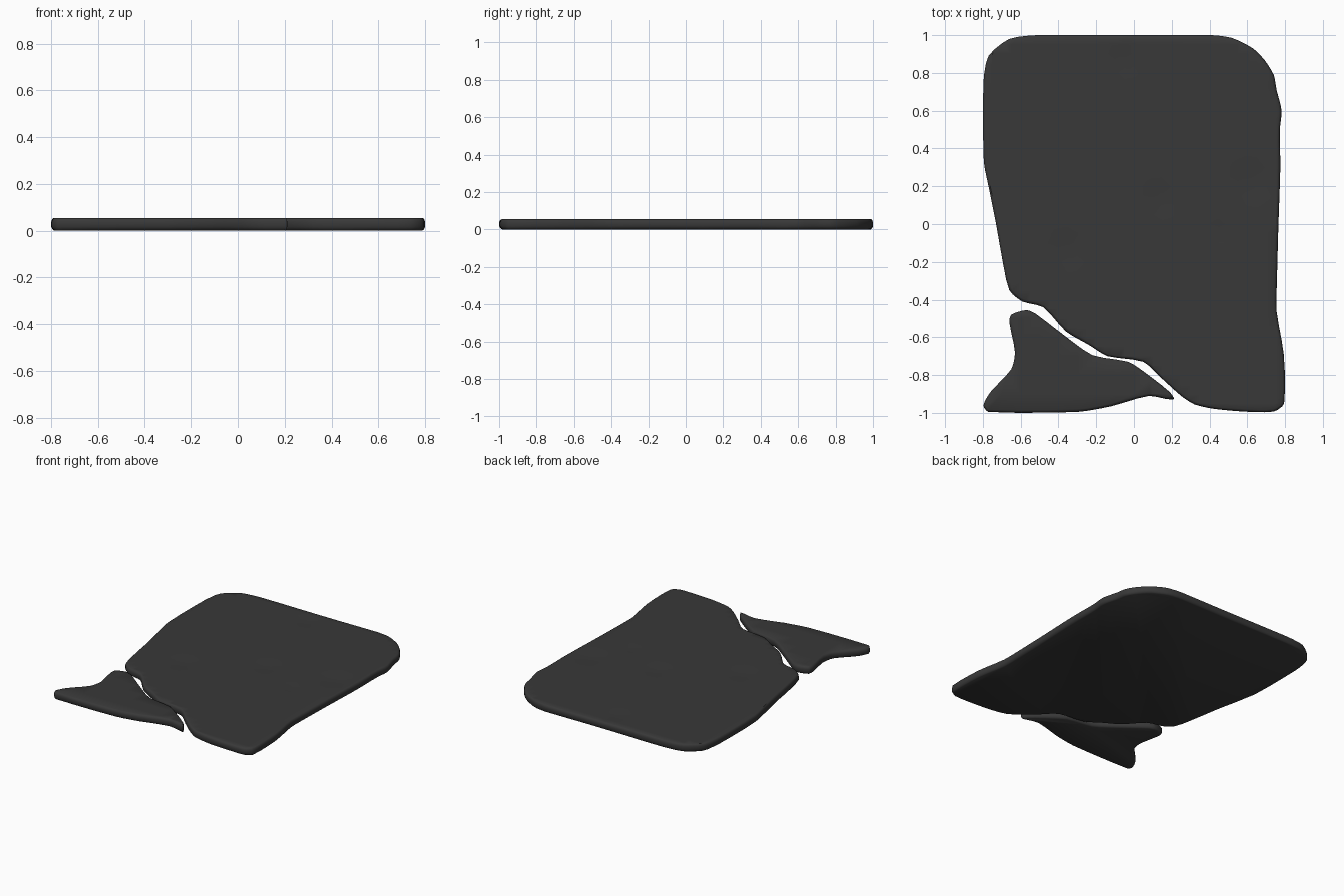
import bpy, bmesh, math, random
from mathutils import Vector

if "Cube" in bpy.data.objects:
    bpy.data.objects.remove(bpy.data.objects["Cube"])

random.seed(4)
THICK = 0.055

# Stone colour
stone = bpy.data.materials.new("dark_stone")
stone.diffuse_color = (0.04, 0.04, 0.04, 1)
stone.use_nodes = True
stone.node_tree.nodes["Principled BSDF"].inputs["Base Color"].default_value = stone.diffuse_color

# Plan outlines, clockwise from above
main_outline = [(-.66, .98), (-.51, 1), (-.05, 1), (.41, 1), (.52, .985), (.63, .93), (.69, .87),
                (.74, .79), (.755, .71), (.782, .6), (.772, .5), (.775, .3), (.765, 0),
                (.757, -.3), (.755, -.46), (.793, -.69), (.795, -.95), (.74, -.993),
                (.58, -.993), (.42, -.978), (.32, -.955), (.25, -.91), (.15, -.82),
                (.05, -.73), (-.14, -.70), (-.24, -.64), (-.36, -.57), (-.48, -.44),
                (-.59, -.41), (-.66, -.35), (-.70, -.17), (-.73, 0), (-.77, .2),
                (-.795, .33), (-.797, .75), (-.77, .89)]
chip_outline = [(-.65, -.48), (-.57, -.455), (-.52, -.475), (-.37, -.59), (-.22, -.695),
                (-.03, -.73), (.05, -.78), (.19, -.89), (.21, -.93), (.08, -.91),
                (-.12, -.965), (-.3, -.995), (-.77, -.995), (-.797, -.96), (-.76, -.89),
                (-.65, -.77), (-.63, -.68), (-.66, -.52)]

# Shallow worn dents: x, y, radius, depth
dents = [(-.05, .86, .11, .005), (.14, .13, .13, .005), (.62, .22, .15, .006),
         (.46, -.04, .07, .005), (-.35, -.14, .14, .005)]


def smooth_outline(pts, steps=3):
    """Softened closed curve through the points."""
    out, n = [], len(pts)
    for i in range(n):
        a, b, c, d = (Vector(pts[(i + k) % n]) for k in (-1, 0, 1, 2))
        # Tangents limited to the segment length avoid overshoot
        seg = (c - b).length
        t0 = (c - a).normalized() * seg * 0.7
        t1 = (d - b).normalized() * seg * 0.7
        for s in range(steps):
            t = s / steps
            p = (b * (2*t**3 - 3*t**2 + 1) + t0 * (t**3 - 2*t**2 + t)
                 + c * (3*t**2 - 2*t**3) + t1 * (t**3 - t**2))
            out.append(Vector((max(-.8, min(.8, p.x)), max(-1, min(1, p.y)))))
    return out


def slab(name, outline, grid):
    pts = smooth_outline(outline)
    n = len(pts)
    bm = bmesh.new()
    # Rounded, slightly uneven rim built from stacked rings
    wear = [0.6 + 0.6 * random.random() for _ in range(n)]
    wear = [(wear[i - 1] + wear[i] + wear[(i + 1) % n]) / 3 for i in range(n)]
    rings = []
    for z, inset in ((0, .016), (.005, .007), (.016, 0), (.038, 0), (.050, .005), (THICK, .014)):
        ring = []
        for i, p in enumerate(pts):
            d = (pts[(i + 1) % n] - pts[i - 1]).normalized()
            inward = Vector((d.y, -d.x))
            q = p + inward * inset * wear[i]
            ring.append(bm.verts.new((q.x, q.y, z)))
        rings.append(ring)
    for lo, hi in zip(rings, rings[1:]):
        for i in range(n):
            j = (i + 1) % n
            bm.faces.new((lo[i], hi[i], hi[j], lo[j]))
    bm.faces.new(rings[0])
    top = bm.faces.new(rings[-1][::-1])
    # Cut the top into a grid and press in the dents
    for axis in (0, 1):
        for k in range(1, math.ceil(2 / grid)):
            co, no = Vector(), Vector()
            co[axis], no[axis] = -1 + k * grid, 1
            tops = [f for f in bm.faces if all(v.co.z > THICK - 1e-4 for v in f.verts)]
            geom = {g for f in tops for g in [f, *f.verts, *f.edges]}
            bmesh.ops.bisect_plane(bm, geom=list(geom), plane_co=co, plane_no=no)
    for v in bm.verts:
        if v.co.z > THICK - 1e-4:
            for x, y, r, depth in dents:
                d = math.hypot(v.co.x - x, v.co.y - y) / r
                if d < 1:
                    v.co.z -= depth * (1 - d * d) ** 2
    bmesh.ops.recalc_face_normals(bm, faces=bm.faces[:])
    mesh = bpy.data.meshes.new(name)
    bm.to_mesh(mesh)
    bm.free()
    obj = bpy.data.objects.new(name, mesh)
    bpy.context.collection.objects.link(obj)
    mesh.materials.append(stone)
    bpy.ops.object.select_all(action='DESELECT')
    obj.select_set(True)
    bpy.context.view_layer.objects.active = obj
    bpy.ops.object.shade_smooth_by_angle(angle=math.radians(40))
    return obj


slab("main_slab", main_outline, 0.05)
slab("broken_corner", chip_outline, 0.1)
